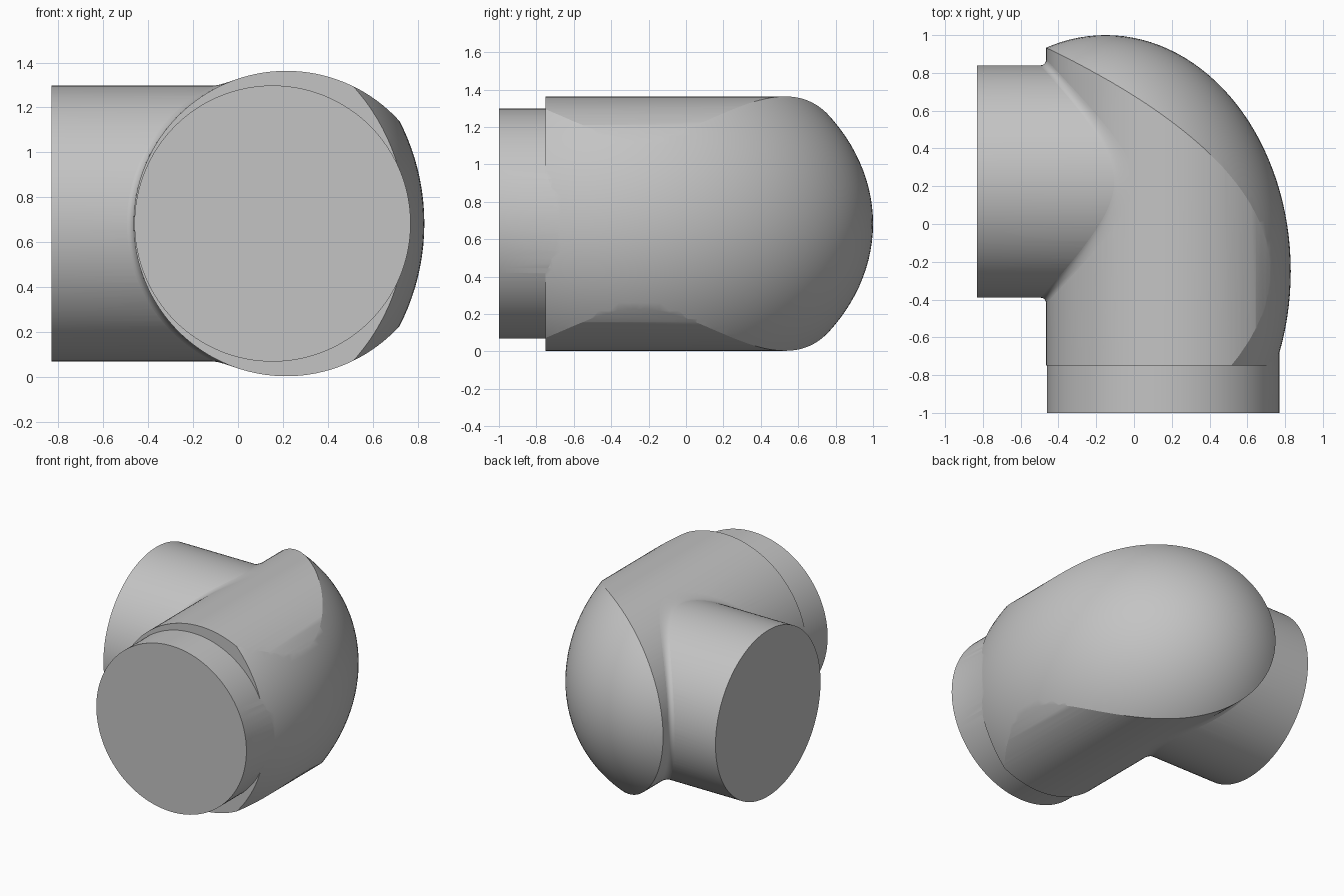
import bpy, bmesh, math
from mathutils import Matrix

if "Cube" in bpy.data.objects:
    bpy.data.objects.remove(bpy.data.objects["Cube"])

MID = 0.683            # height of both pipe axes
BODY_X, BODY_R = 0.215, 0.68
SIDE_Y, PIPE_R = 0.225, 0.615

grey = bpy.data.materials.new("plain grey")
grey.use_nodes = True
grey.diffuse_color = (0.55, 0.55, 0.55, 1)
grey.node_tree.nodes["Principled BSDF"].inputs["Base Color"].default_value = (0.55, 0.55, 0.55, 1)


def finish(name, bm):
    bmesh.ops.recalc_face_normals(bm, faces=bm.faces)
    mesh = bpy.data.meshes.new(name)
    bm.to_mesh(mesh)
    bm.free()
    mesh.materials.append(grey)
    ob = bpy.data.objects.new(name, mesh)
    bpy.context.collection.objects.link(ob)
    return ob


def pipe(name, axis, start, end, across, radius):
    """Capped cylinder along x or y at the common axis height."""
    bm = bmesh.new()
    bmesh.ops.create_cone(bm, cap_ends=True, segments=128, radius1=radius,
                          radius2=radius, depth=end - start)
    mid = (start + end) / 2
    if axis == "X":
        turn, place = Matrix.Rotation(math.pi / 2, 4, "Y"), (mid, across, MID)
    else:
        turn, place = Matrix.Rotation(math.pi / 2, 4, "X"), (across, mid, MID)
    bm.transform(Matrix.Translation(place) @ turn)
    return finish(name, bm)


def combine(target, other, operation):
    mod = target.modifiers.new(operation.lower(), "BOOLEAN")
    mod.operation, mod.object, mod.solver = operation, other, "EXACT"
    bpy.context.view_layer.objects.active = target
    bpy.ops.object.modifier_apply(modifier=mod.name)
    bpy.data.objects.remove(other)


def smooth(ob):
    bpy.ops.object.select_all(action="DESELECT")
    ob.select_set(True)
    bpy.context.view_layer.objects.active = ob
    bpy.ops.object.shade_smooth_by_angle(angle=math.radians(20))


# Main body: wide cylinder trimmed by a stretched dome
body = pipe("elbow_body", "Y", -0.75, 1.2, BODY_X, BODY_R)
bm = bmesh.new()
bmesh.ops.create_uvsphere(bm, u_segments=128, v_segments=64, radius=1)
bm.transform(Matrix.Translation((-0.15, -0.25, MID)) @ Matrix.Diagonal((0.98, 1.25, 0.99, 1)))
combine(body, finish("dome_trim", bm), "INTERSECT")

# Two pipe ends joined into the body
combine(body, pipe("front_pipe", "Y", -1, -0.3, 0.154, PIPE_R), "UNION")
combine(body, pipe("side_pipe", "X", -0.83, 0.2, SIDE_Y, PIPE_R), "UNION")
smooth(body)

# Small rounded fillet where the side pipe meets the body
bm = bmesh.new()
FILLET, AROUND, STEPS = 0.03, 128, 6
rings = []
for i in range(AROUND):
    t = math.tau * i / AROUND
    ring = []
    for k in range(STEPS + 1):
        s = math.pi / 2 * k / STEPS
        r = PIPE_R + FILLET * (1 - math.sin(s))
        dz = r * math.sin(t)
        x = BODY_X - math.sqrt(BODY_R ** 2 - dz ** 2) - FILLET * (1 - math.cos(s))
        ring.append(bm.verts.new((x, SIDE_Y + r * math.cos(t), MID + dz)))
    rings.append(ring)
for i, ring in enumerate(rings):
    after = rings[(i + 1) % AROUND]
    for k in range(STEPS):
        bm.faces.new((ring[k], ring[k + 1], after[k + 1], after[k]))
fillet = finish("side_pipe_fillet", bm)
# Open strip: make its faces look outwards, away from the body
if sum(p.normal.x for p in fillet.data.polygons) > 0:
    fillet.data.flip_normals()
smooth(fillet)
